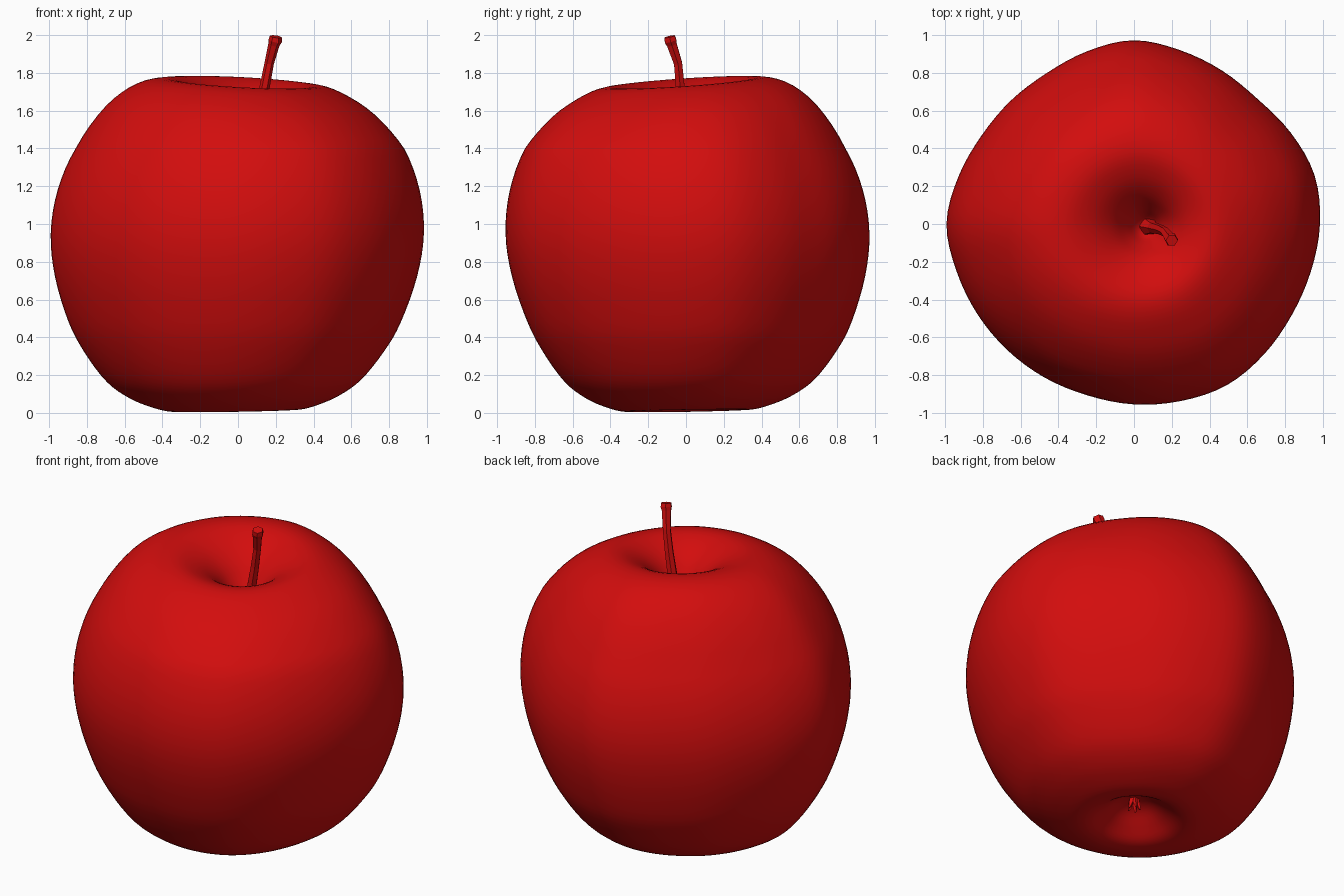
import bpy, bmesh, math
from mathutils import Vector

old = bpy.data.objects.get("Cube")
if old:
    bpy.data.objects.remove(old, do_unlink=True)

red = bpy.data.materials.new("apple red")
red.use_nodes = True
colour = (0.65, 0.004, 0.004, 1)
red.diffuse_color = colour
red.node_tree.nodes["Principled BSDF"].inputs["Base Color"].default_value = colour


def catmull(a, b, c, d, t):
    return 0.5 * (2 * b + (c - a) * t + (2 * a - 5 * b + 4 * c - d) * t * t
                  + (3 * b - a - 3 * c + d) * t ** 3)


def clamp(value):
    return max(0, min(1, value))


def add_object(name, bm):
    bmesh.ops.recalc_face_normals(bm, faces=bm.faces)
    mesh = bpy.data.meshes.new(name)
    bm.to_mesh(mesh)
    bm.free()
    obj = bpy.data.objects.new(name, mesh)
    bpy.context.collection.objects.link(obj)
    mesh.materials.append(red)
    return obj


# Half profile from the stem hollow, over the rim, down to the base hollow
profile = [(0, 1.44), (.05, 1.465), (.1, 1.54), (.17, 1.635), (.27, 1.71), (.4, 1.75),
           (.55, 1.715), (.72, 1.6), (.88, 1.4), (.97, 1.18), (1, .95), (.97, .72),
           (.89, .48), (.8, .32), (.68, .17), (.56, .085), (.44, .035), (.34, .012),
           (.26, .022), (.18, .07), (.09, .13), (0, .15)]
# Uneven girth, one radius every fifteen degrees from the left side round to the back
girth = [.985, .99, .96, .93, .935, .95, .97, .945, .92, .92, .93, .96,
         .99, .97, .955, .945, .94, .94, .955, .97, .985, .975, .965, .97]

STEPS, SIDES = 4, 96


def girth_at(u):
    i, n = int(u), len(girth)
    return catmull(*(girth[(i + k) % n] for k in (-1, 0, 1, 2)), u - i)


def smooth_profile():
    pts = [Vector(p) for p in profile]
    pts = [Vector((-pts[1].x, pts[1].y))] + pts + [Vector((-pts[-2].x, pts[-2].y))]
    for i in range(len(pts) - 3):
        for s in range(STEPS):
            yield catmull(*pts[i:i + 4], s / STEPS)
    yield pts[-2]


def skin_point(r, z, j):
    a = math.tau * j / SIDES
    spread = clamp(r / 0.9)
    rad = r * (1 + (girth_at(j * len(girth) / SIDES) - 1) * spread)
    x, y = rad * math.cos(a), rad * math.sin(a)
    # Tilted rim and base, off-centre hollow and a slight lean
    hollow = max(0, 1 - r / 0.5) if z > 1 else 0
    lean = (z - 1) * spread
    z += clamp((z - 1.4) / 0.3) * (0.068 * y - 0.052 * x)
    z += clamp((0.4 - z) / 0.4) * 0.018 * (x + y)
    return x + 0.03 * lean + 0.07 * hollow, y - 0.025 * lean - 0.02 * hollow, z


bm = bmesh.new()
rows = list(smooth_profile())
rings = [[bm.verts.new(skin_point(p.x, p.y, j)) for j in range(SIDES)] for p in rows[1:-1]]
poles = [bm.verts.new(skin_point(0, rows[k].y, 0)) for k in (0, -1)]
for j in range(SIDES):
    k = (j + 1) % SIDES
    for upper, lower in zip(rings, rings[1:]):
        bm.faces.new((upper[j], lower[j], lower[k], upper[k]))
    bm.faces.new((poles[0], rings[0][j], rings[0][k]))
    bm.faces.new((poles[1], rings[-1][k], rings[-1][j]))
for f in bm.faces:
    f.smooth = True
add_object("apple_body", bm)


# Tapered tube with flat sides, used for the stem and the dried sepals
def tube(name, path, sides):
    tube_bm = bmesh.new()
    loops = []
    for i, (x, y, z, r) in enumerate(path):
        before, after = path[max(i - 1, 0)], path[min(i + 1, len(path) - 1)]
        direction = Vector(after[:3]) - Vector(before[:3])
        turn = Vector((0, 0, 1)).rotation_difference(direction)
        ring = []
        for j in range(sides):
            a = math.tau * j / sides
            offset = turn @ Vector((r * math.cos(a), r * math.sin(a), 0))
            ring.append(tube_bm.verts.new(Vector((x, y, z)) + offset))
        loops.append(ring)
    for low, high in zip(loops, loops[1:]):
        for j in range(sides):
            k = (j + 1) % sides
            tube_bm.faces.new((low[j], low[k], high[k], high[j]))
    tube_bm.faces.new(loops[0])
    tube_bm.faces.new(loops[-1])
    return add_object(name, tube_bm)


tube("stem", [(.07, -.01, 1.42, .055), (.1, -.02, 1.52, .032), (.14, -.03, 1.72, .027),
              (.165, -.042, 1.85, .025), (.19, -.075, 1.95, .03),
              (.197, -.082, 1.97, .036), (.2, -.087, 1.992, .032)], 6)

# Dried sepals in the base hollow
for n in range(5):
    a = math.tau * n / 5
    c, s = math.cos(a), math.sin(a)
    tube(f"sepal_{n + 1}", [(.015 * c, .015 * s, .16, .018), (.022 * c, .022 * s, .12, .014),
                            (.035 * c, .035 * s, .085, .006)], 4)
